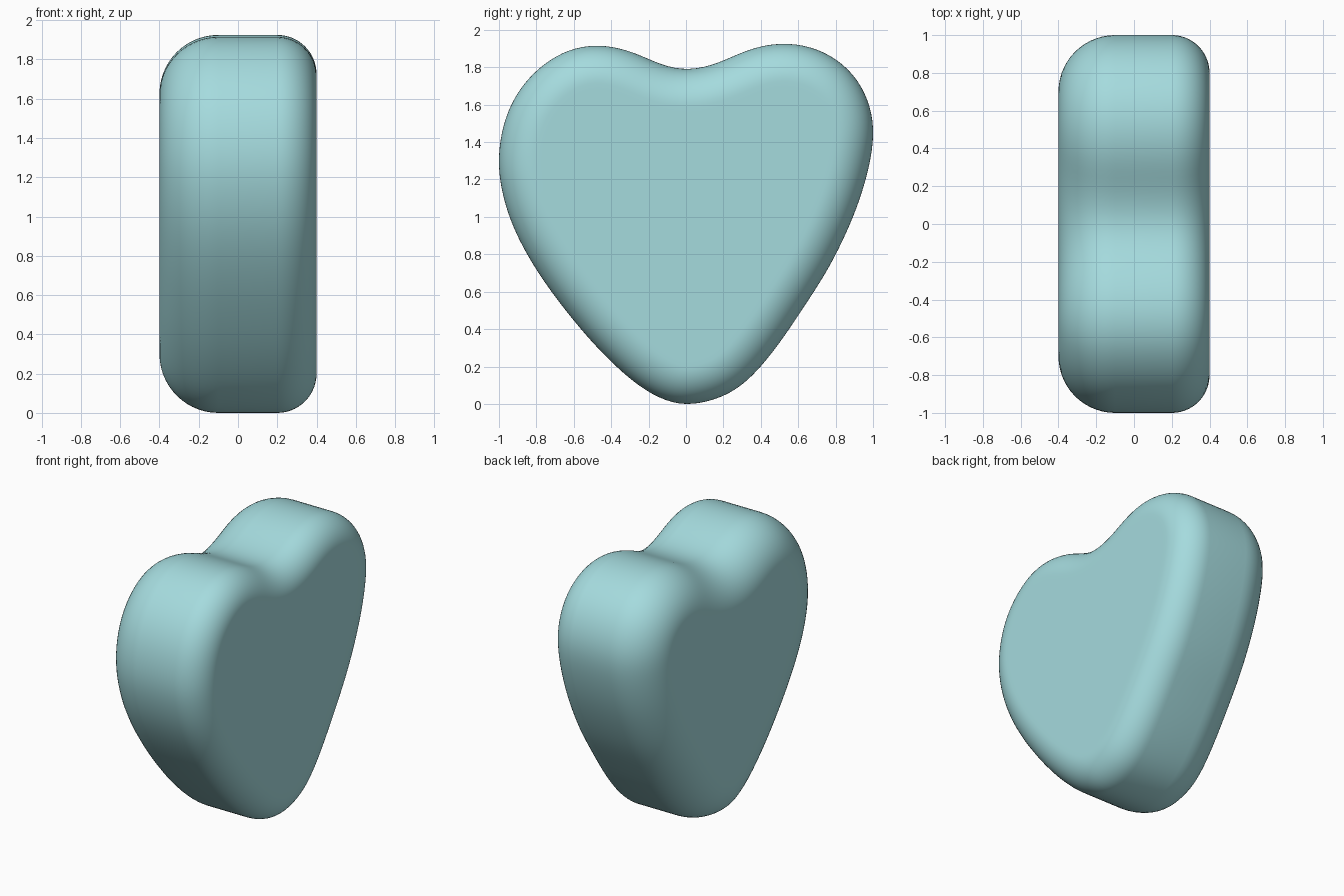
import bpy, bmesh, math
from mathutils import Vector

if "Cube" in bpy.data.objects:
    bpy.data.objects.remove(bpy.data.objects["Cube"])

# Heart outline in the side plane (y, z), counter-clockwise from the tip
PTS = [(0, 0), (0.18, 0.04), (0.31, 0.12), (0.45, 0.275), (0.61, 0.505), (0.78, 0.78),
       (0.92, 1.10), (0.99, 1.40), (0.97, 1.60), (0.875, 1.77), (0.714, 1.885),
       (0.525, 1.925), (0.34, 1.895), (0.16, 1.815), (0, 1.78), (-0.14, 1.81),
       (-0.28, 1.875), (-0.46, 1.915), (-0.65, 1.88), (-0.835, 1.745),
       (-0.955, 1.55), (-1.0, 1.31), (-0.97, 1.09), (-0.89, 0.88), (-0.755, 0.655),
       (-0.575, 0.42), (-0.41, 0.24), (-0.25, 0.10), (-0.115, 0.025)]
N = 160


def closed_spline(pts, steps=24):
    p, out = [Vector(q) for q in pts], []
    n = len(p)
    for i in range(n):
        a, b, c, d = p[i - 1], p[i], p[(i + 1) % n], p[(i + 2) % n]
        for k in range(steps):
            t = k / steps
            out.append(0.5 * (2 * b + (c - a) * t + (2 * a - 5 * b + 4 * c - d) * t * t
                              + (3 * b - a - 3 * c + d) * t ** 3))
    return out


def resample(pts, count):
    n = len(pts)
    acc = [0.0]
    for i in range(n):
        acc.append(acc[-1] + (pts[(i + 1) % n] - pts[i]).length)
    out, j = [], 0
    for i in range(count):
        s = acc[-1] * i / count
        while acc[j + 1] < s:
            j += 1
        f = (s - acc[j]) / (acc[j + 1] - acc[j])
        out.append(pts[j].lerp(pts[(j + 1) % n], f))
    return out


def smooth(v, times):
    for _ in range(times):
        v = [v[i - 1] * 0.25 + v[i] * 0.5 + v[(i + 1) % len(v)] * 0.25 for i in range(len(v))]
    return v


outline = smooth(resample(closed_spline(PTS), N), 6)
# Restore the exact extents after smoothing
y0, y1 = min(p.x for p in outline), max(p.x for p in outline)
z0, z1 = min(p.y for p in outline), max(p.y for p in outline)
outline = [Vector((-1 + 2 * (p.x - y0) / (y1 - y0), 1.925 * (p.y - z0) / (z1 - z0))) for p in outline]
normals = []
for i in range(N):
    t = outline[(i + 1) % N] - outline[i - 1]
    normals.append(Vector((-t.y, t.x)).normalized())
normals = [v.normalized() for v in smooth(normals, 12)]

# Thickness profile (x, inset): wide rounding on one side, tighter on the other
RL, RR, S = 0.30, 0.20, 14
profile = [(-0.4, RL + 0.03)]
for k in range(S + 1):
    a = math.pi / 2 * k / S
    profile.append((-0.4 + RL * (1 - math.cos(a)), RL * (1 - math.sin(a))))
for k in range(S + 1):
    a = math.pi / 2 * k / S
    profile.append((0.4 - RR * (1 - math.sin(a)), RR * (1 - math.cos(a))))
profile.append((0.4, RR + 0.03))

# Heart body: loft the inset rings and cap both sides
bm = bmesh.new()
rings = []
for x, inset in profile:
    ring = [o + n * inset for o, n in zip(outline, normals)]
    rings.append([bm.verts.new((x, p.x, p.y)) for p in ring])
for a, b in zip(rings, rings[1:]):
    for i in range(N):
        j = (i + 1) % N
        bm.faces.new((a[i], a[j], b[j], b[i]))
bm.faces.new(rings[0])
bm.faces.new(rings[-1])
bmesh.ops.recalc_face_normals(bm, faces=bm.faces)
for f in bm.faces:
    f.smooth = True
mesh = bpy.data.meshes.new("heart")
bm.to_mesh(mesh)
bm.free()

mat = bpy.data.materials.new("pale teal")
mat.diffuse_color = (0.376, 0.708, 0.73, 1)
mat.use_nodes = True
mat.node_tree.nodes["Principled BSDF"].inputs["Base Color"].default_value = mat.diffuse_color
mesh.materials.append(mat)
heart = bpy.data.objects.new("heart", mesh)
bpy.context.collection.objects.link(heart)
